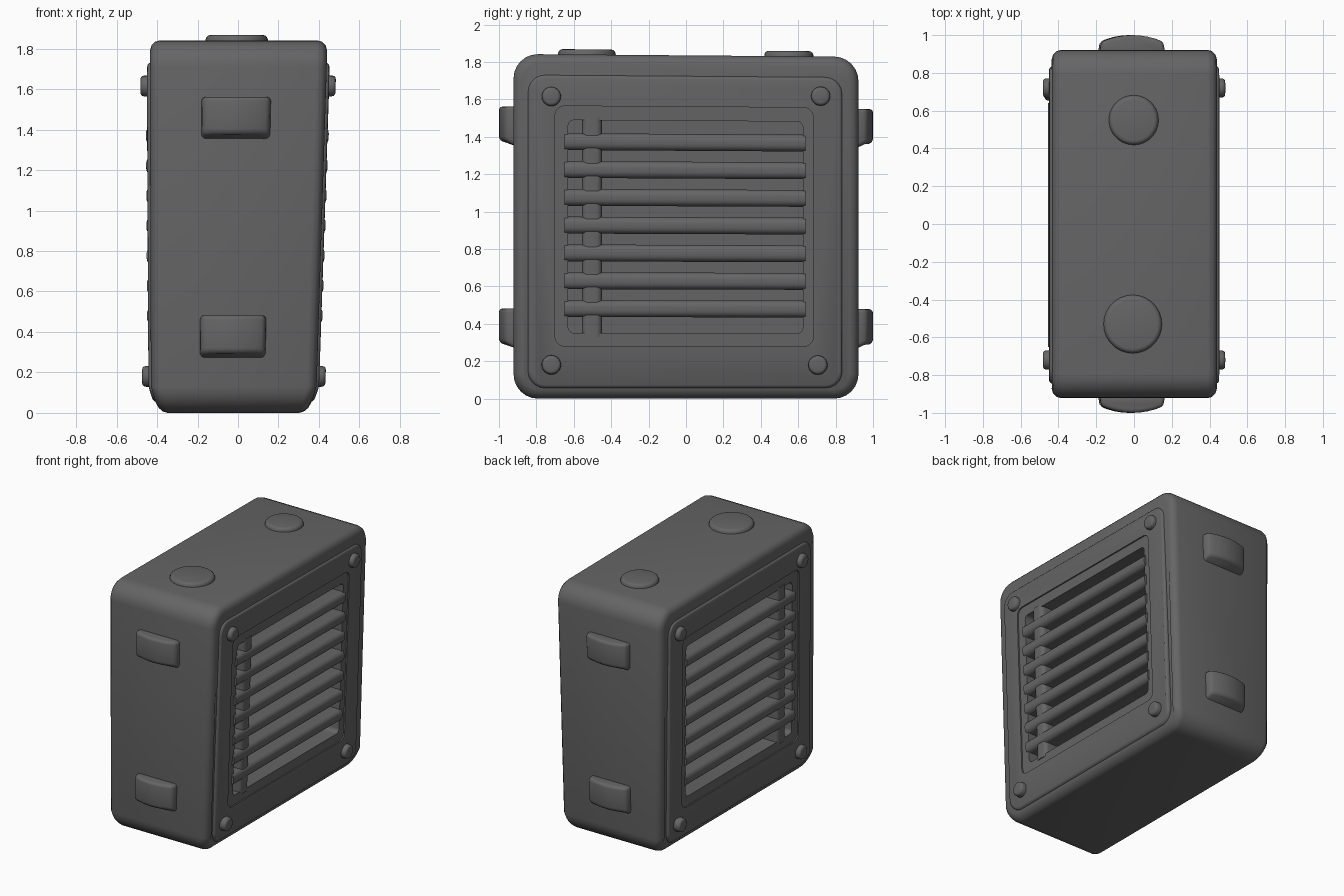
import bpy, bmesh, math
from mathutils import Matrix, Vector

if "Cube" in bpy.data.objects:
    bpy.data.objects.remove(bpy.data.objects["Cube"])

GREY = bpy.data.materials.new("dark grey")
GREY.diffuse_color = (0.13, 0.13, 0.13, 1)
GREY.use_nodes = True
GREY.node_tree.nodes["Principled BSDF"].inputs["Base Color"].default_value = GREY.diffuse_color


def finish(name, bm):
    bmesh.ops.recalc_face_normals(bm, faces=bm.faces)
    me = bpy.data.meshes.new(name)
    bm.to_mesh(me)
    bm.free()
    me.materials.append(GREY)
    ob = bpy.data.objects.new(name, me)
    bpy.context.collection.objects.link(ob)
    return ob


def bevel_sharp(bm, width, angle=50, seg=3):
    es = [e for e in bm.edges if e.calc_face_angle(0) > math.radians(angle)]
    bmesh.ops.bevel(bm, geom=es, offset=width, segments=seg, profile=0.5, affect='EDGES')


def rbox(name, lo, hi, corner=0.0, rim=0.0, axis=0, seg=5):
    """Box whose edges along axis get a corner radius, the end rims another."""
    bm = bmesh.new()
    bmesh.ops.create_cube(bm, size=1)
    lo, hi = Vector(lo), Vector(hi)
    for v in bm.verts:
        v.co = Vector([(lo[i] + hi[i]) / 2 + v.co[i] * (hi[i] - lo[i]) for i in range(3)])
    if corner:
        es = [e for e in bm.edges if abs((e.verts[0].co - e.verts[1].co).normalized()[axis]) > 0.9]
        bmesh.ops.bevel(bm, geom=es, offset=corner, segments=seg, profile=0.5, affect='EDGES')
    if rim:
        bevel_sharp(bm, rim)
    return finish(name, bm)


def disc(name, centre, radius, depth, rim, axis='Z', sign=1):
    bm = bmesh.new()
    bmesh.ops.create_cone(bm, cap_ends=True, segments=28, radius1=radius,
                          radius2=radius * 0.93, depth=depth)
    bevel_sharp(bm, rim)
    if axis == 'X':
        bm.transform(Matrix.Rotation(sign * math.pi / 2, 4, 'Y'))
    bm.transform(Matrix.Translation(centre))
    return finish(name, bm)


def cut(ob, cutters):
    for c in cutters:
        m = ob.modifiers.new("cut", 'BOOLEAN')
        m.object, m.operation, m.solver = c, 'DIFFERENCE', 'EXACT'
        bpy.context.view_layer.objects.active = ob
        bpy.ops.object.modifier_apply(modifier=m.name)
        bpy.data.objects.remove(c)


def xspan(s, a, b):
    return (min(s * a, s * b), max(s * a, s * b))


# rounded casing, with a pocket behind each grille
body = rbox("casing", (-0.437, -0.922, 0.0), (0.437, 0.922, 1.835), 0.13, 0.05, seg=6)
pockets = []
for s in (1, -1):
    x0, x1 = xspan(s, 0.30, 0.6)
    pockets.append(rbox("pocket", (x0, -0.63, 0.35), (x1, 0.625, 1.485), 0.03))
cut(body, pockets)

for s, side in ((1, "right"), (-1, "left")):
    # side panel frame with shallow recess around the opening
    x0, x1 = xspan(s, 0.38, 0.45)
    panel = rbox(side + "_panel", (x0, -0.845, 0.055), (x1, 0.835, 1.725), 0.09, 0.018)
    x0, x1 = xspan(s, 0.440, 0.6)
    recess = rbox("recess", (x0, -0.70, 0.28), (x1, 0.68, 1.56), 0.05)
    x0, x1 = xspan(s, 0.2, 0.6)
    opening = rbox("opening", (x0, -0.63, 0.35), (x1, 0.625, 1.485), 0.03)
    cut(panel, [recess, opening])

    # deep horizontal slats with rounded fronts
    x0, x1 = xspan(s, 0.28, 0.456)
    for i in range(7):
        z = 0.48 + i * 0.1483
        rbox(f"{side}_slat_{i + 1}", (x0, -0.65, z - 0.045), (x1, 0.64, z + 0.045), 0.036, axis=1)

    # upright divider
    x0, x1 = xspan(s, 0.28, 0.446)
    rbox(side + "_divider", (x0, -0.555, 0.33), (x1, -0.45, 1.5), 0.03, axis=2)

    # corner bolts
    for y, z in ((-0.72, 1.61), (0.72, 1.622), (-0.72, 0.18), (0.705, 0.18)):
        disc(side + "_bolt", (s * 0.45, y, z), 0.053, 0.065, 0.016, 'X', s)

# curved bumper pads on front and back
for s, side in ((-1, "front"), (1, "back")):
    for z0, z1 in ((0.26, 0.48), (1.337, 1.555)):
        bm = bmesh.new()
        pts = [(-0.175, 0.90)]
        for i in range(9):
            t = -1 + i / 4
            pts.append((0.165 * t, 1.0 - 0.035 * t * t))
        pts.append((0.175, 0.90))
        f = bm.faces.new([bm.verts.new((x - 0.008, s * y, z0)) for x, y in pts])
        top = bmesh.ops.extrude_face_region(bm, geom=[f])["geom"]
        for v in top:
            if isinstance(v, bmesh.types.BMVert):
                v.co.z = z1
        for v in bm.verts:      # sloped underside
            if v.co.z < z0 + 0.01 and abs(v.co.y) > 0.95:
                v.co.z += 0.04
        bmesh.ops.recalc_face_normals(bm, faces=bm.faces)
        bevel_sharp(bm, 0.02, 40)
        finish(side + "_pad", bm)

# round caps on the top
disc("large_top_cap", (-0.01, -0.53, 1.823), 0.162, 0.08, 0.02)
disc("small_top_cap", (-0.005, 0.55, 1.823), 0.138, 0.08, 0.02)

# slight hand-made taper and lean, tucked-in base, then smooth shading
for ob in list(bpy.context.scene.objects):
    for v in ob.data.vertices:
        k = (1.6 - v.co.z) / 1.4
        tuck = 1 - 0.75 * max(0.13 - v.co.z, 0)
        v.co.x = v.co.x * (1 - 0.06 * max(k, 0)) * tuck - 0.02 * k
        v.co.z -= 0.008 * v.co.y * v.co.z / 1.84
    bpy.ops.object.select_all(action='DESELECT')
    ob.select_set(True)
    bpy.context.view_layer.objects.active = ob
    bpy.ops.object.shade_smooth_by_angle(angle=math.radians(40))
